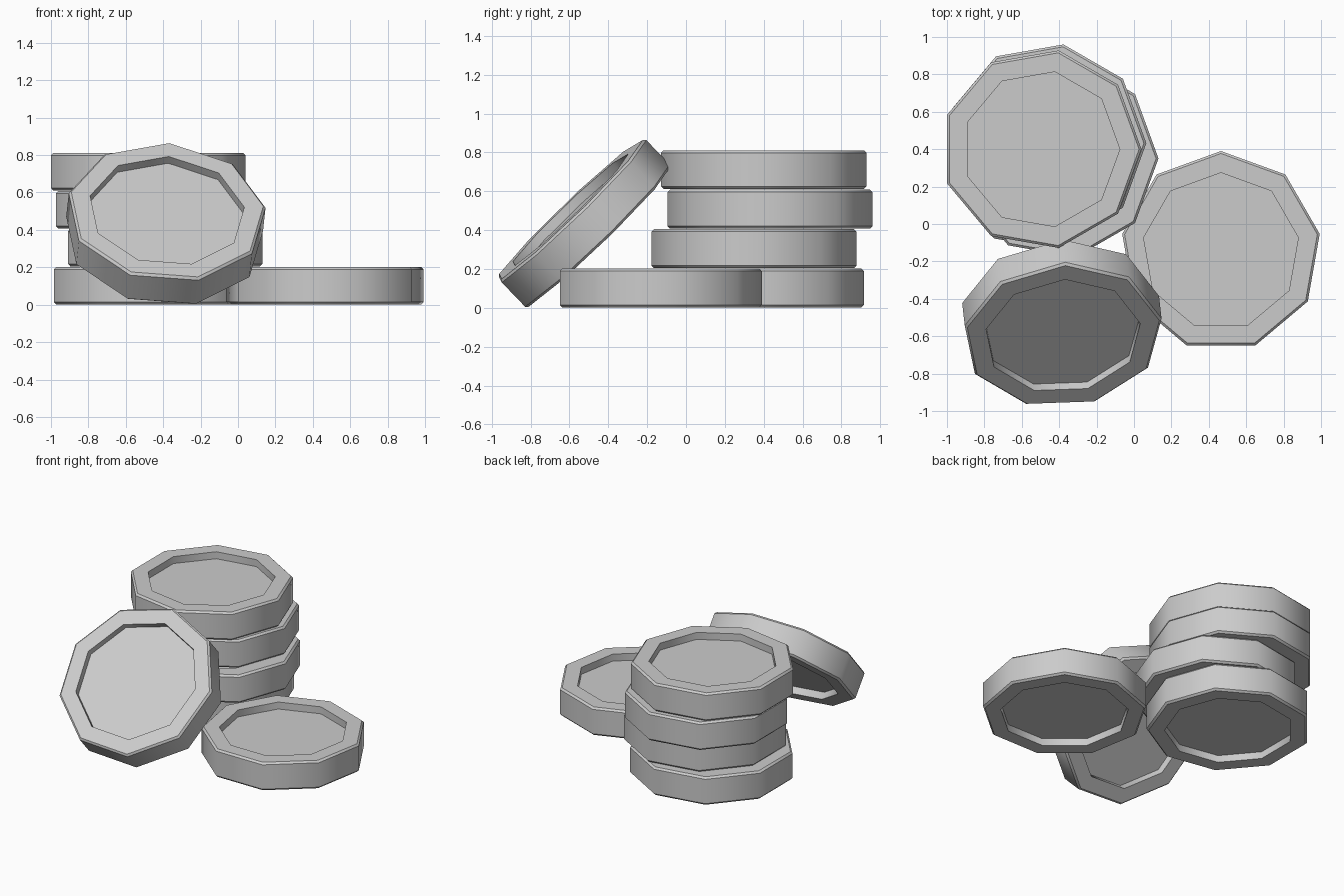
import bpy, bmesh, math
from mathutils import Matrix, Vector

if "Cube" in bpy.data.objects:
    bpy.data.objects.remove(bpy.data.objects["Cube"])

SIDES, R, H = 9, 0.536, 0.1      # nine-sided coin: radius, half thickness
RIM, DEPTH, CH = 0.42, 0.05, 0.013  # recess radius and depth, edge chamfer


def coin(name, matrix):
    # Profile (radius, height) from the lower recess, round the rim, to the upper one
    half = [(R, H - CH), (R - CH, H), (RIM, H), (RIM, H - DEPTH)]
    profile = [(r, -z) for r, z in reversed(half)] + half
    bm = bmesh.new()
    rings = []
    for r, z in profile:
        rings.append([bm.verts.new((r * math.cos(2 * math.pi * i / SIDES),
                                    r * math.sin(2 * math.pi * i / SIDES), z))
                      for i in range(SIDES)])
    for a, b in zip(rings, rings[1:]):
        for i in range(SIDES):
            j = (i + 1) % SIDES
            bm.faces.new((a[i], a[j], b[j], b[i]))
    bm.faces.new(rings[0][::-1])
    bm.faces.new(rings[-1])
    bmesh.ops.recalc_face_normals(bm, faces=bm.faces)
    mesh = bpy.data.meshes.new(name)
    bm.to_mesh(mesh)
    bm.free()
    ob = bpy.data.objects.new(name, mesh)
    bpy.context.collection.objects.link(ob)
    ob.matrix_world = matrix
    bpy.ops.object.select_all(action='DESELECT')
    ob.select_set(True)
    bpy.context.view_layer.objects.active = ob
    bpy.ops.object.shade_smooth_by_angle(angle=math.radians(42))


# Uneven stack of four coins
for k, (x, y) in enumerate([(-0.481, 0.387), (-0.405, 0.35), (-0.47, 0.432), (-0.496, 0.4)]):
    coin(f"stacked_coin_{k + 1}", Matrix.Translation((x, y, 0.102 + 0.203 * k)))

# Coin lying flat beside the stack
coin("flat_coin", Matrix.Translation((0.465, -0.146, 0.102)) @ Matrix.Rotation(math.pi / 2, 4, 'Z'))

# Coin leaning on the stack, a corner pointing up the slope
up = Vector((0.025, 0.72, 0.69)).normalized()
right = Vector((1, 0.035, -0.075))
normal = right.cross(up).normalized()
right = up.cross(normal)
lean = Matrix((up, -right, normal)).transposed().to_4x4()
coin("leaning_coin", Matrix.Translation((-0.388, -0.531, 0.43)) @ lean)
